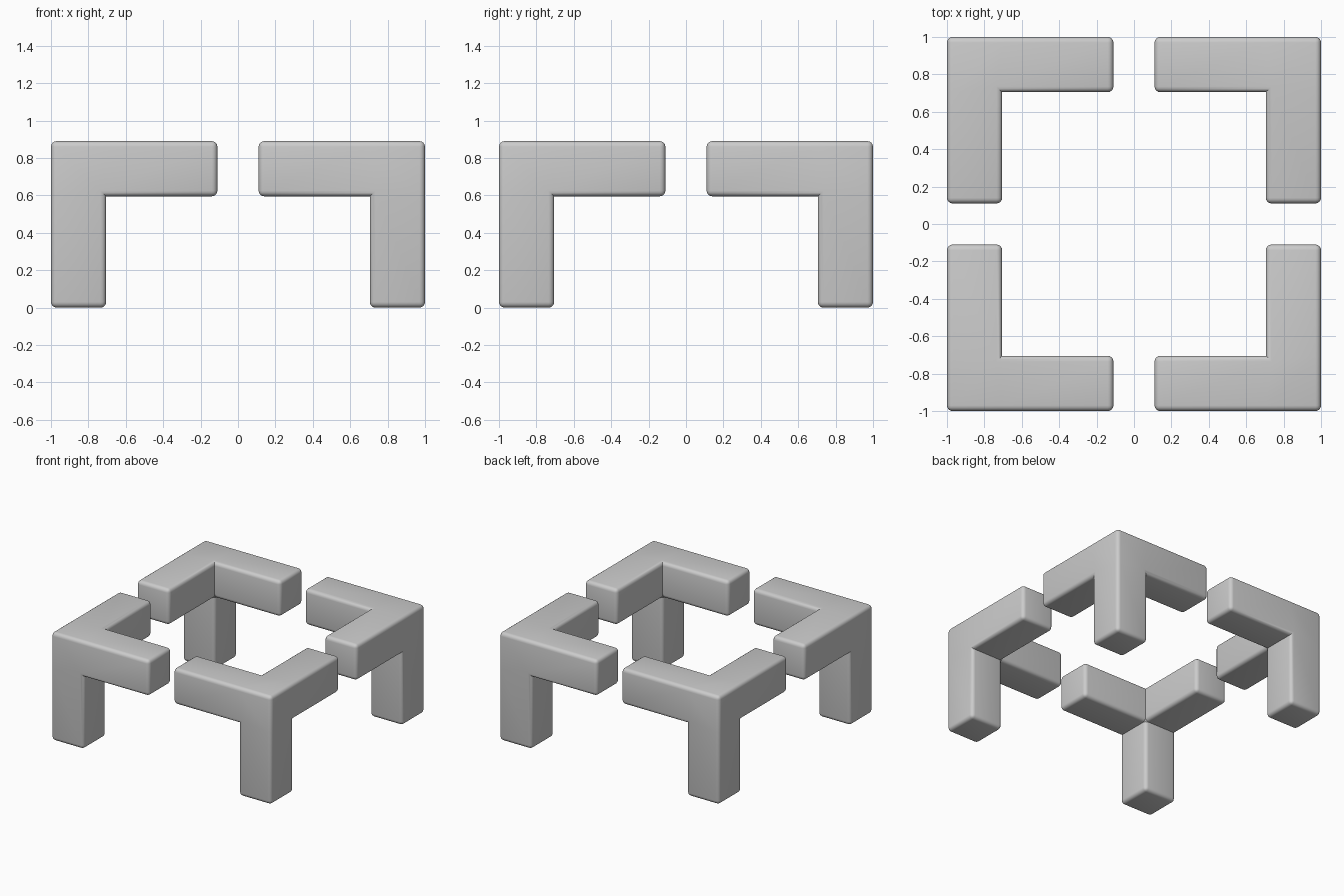
import bpy, bmesh
from mathutils import Vector, Matrix

if "Cube" in bpy.data.objects:
    bpy.data.objects.remove(bpy.data.objects["Cube"])

T = 0.295      # bar thickness
L = 0.89       # full length of each arm and leg
R = 0.03       # edge rounding


def corner_bracket(name, sx, sy):
    bm = bmesh.new()
    # corner block
    centre = Vector((sx * (1 - T / 2), sy * (1 - T / 2), L - T / 2))
    bmesh.ops.create_cube(bm, size=T, matrix=Matrix.Translation(centre))
    # two arms along the rim and one leg grown from the block
    for d in (Vector((-sx, 0, 0)), Vector((0, -sy, 0)), Vector((0, 0, -1))):
        bm.normal_update()
        face = max(bm.faces, key=lambda f: (f.calc_center_median() - centre).dot(d)
                   if f.normal.dot(d) > 0.9 else -9)
        new = bmesh.ops.extrude_discrete_faces(bm, faces=[face])["faces"]
        verts = list({v for f in new for v in f.verts})
        bmesh.ops.translate(bm, verts=verts, vec=d * (L - T))
    bmesh.ops.recalc_face_normals(bm, faces=bm.faces[:])
    bm.normal_update()
    # round only the outward edges, inner corners stay sharp
    edges = [e for e in bm.edges if e.calc_face_angle_signed(0) > 0.5]
    bmesh.ops.bevel(bm, geom=edges, offset=R, offset_type='OFFSET', segments=4,
                    profile=0.5, affect='EDGES', clamp_overlap=True)
    mesh = bpy.data.meshes.new(name)
    bm.to_mesh(mesh)
    bm.free()
    ob = bpy.data.objects.new(name, mesh)
    bpy.context.collection.objects.link(ob)
    bpy.ops.object.select_all(action='DESELECT')
    ob.select_set(True)
    bpy.context.view_layer.objects.active = ob
    bpy.ops.object.shade_smooth_by_angle()


# four mirrored brackets
for ny, sy in (("front", -1), ("back", 1)):
    for nx, sx in (("left", -1), ("right", 1)):
        corner_bracket(f"{ny}_{nx}_bracket", sx, sy)
